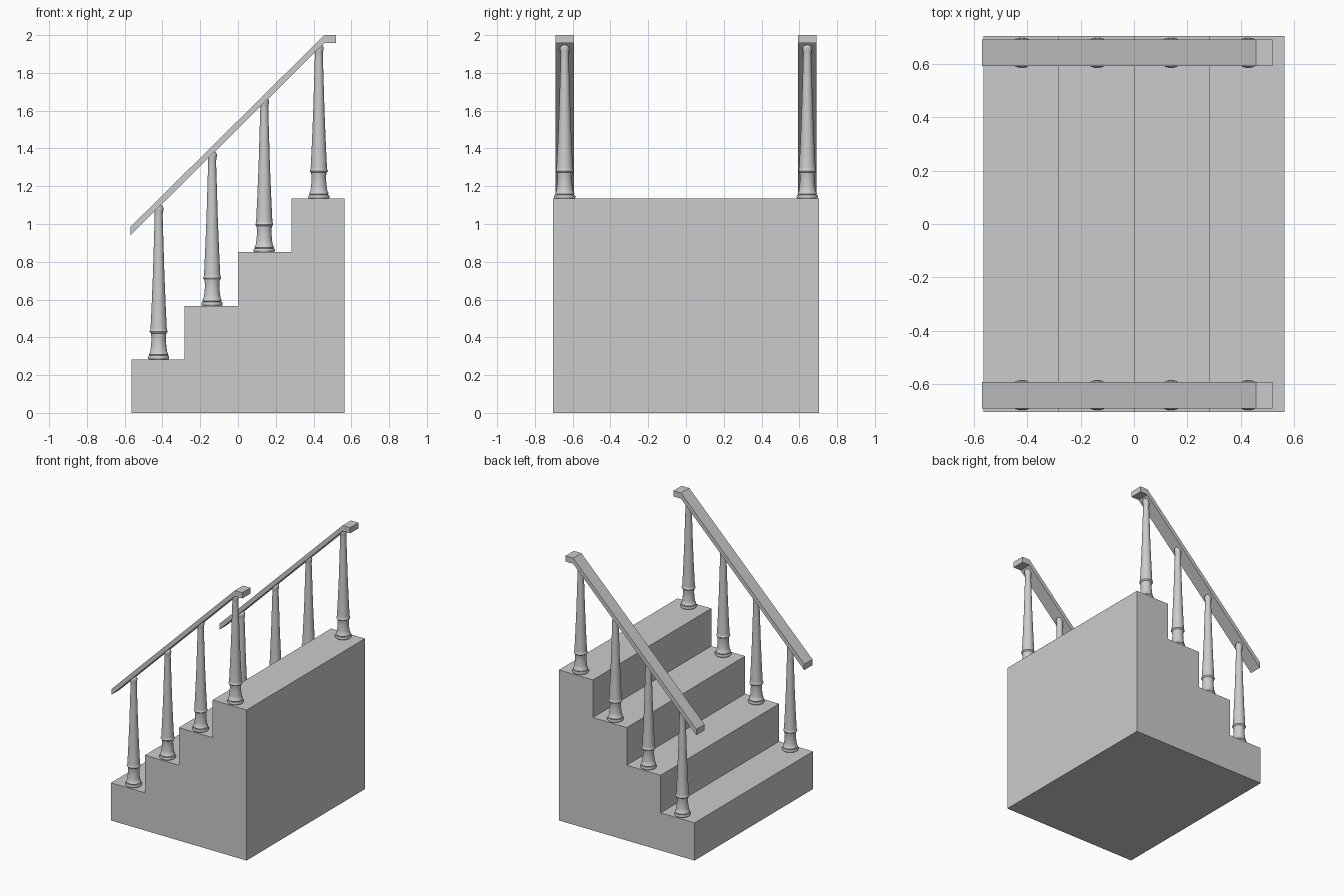
import bpy, bmesh, math

if "Cube" in bpy.data.objects:
    bpy.data.objects.remove(bpy.data.objects["Cube"])

STEP, RISE, HALF_W, RAIL_Y = 0.2825, 0.2835, 0.705, 0.642


def add_object(name, bm):
    bmesh.ops.recalc_face_normals(bm, faces=bm.faces)
    me = bpy.data.meshes.new(name)
    bm.to_mesh(me)
    bm.free()
    ob = bpy.data.objects.new(name, me)
    bpy.context.collection.objects.link(ob)
    return ob


def extrude_profile(name, pts, y0, y1):
    """Extrude an x-z outline along y."""
    bm = bmesh.new()
    face = bm.faces.new([bm.verts.new((x, y0, z)) for x, z in pts])
    ext = bmesh.ops.extrude_face_region(bm, geom=[face])
    moved = [g for g in ext["geom"] if isinstance(g, bmesh.types.BMVert)]
    bmesh.ops.translate(bm, verts=moved, vec=(0, y1 - y0, 0))
    return add_object(name, bm)


def lathe(name, profile, loc, sides=32):
    """Spin a radius-height profile around z."""
    bm = bmesh.new()
    verts = [bm.verts.new((r, 0, z)) for r, z in profile]
    edges = [bm.edges.new(p) for p in zip(verts, verts[1:])]
    bmesh.ops.spin(bm, geom=verts + edges, cent=(0, 0, 0), axis=(0, 0, 1),
                   angle=math.tau, steps=sides, use_duplicate=False)
    bmesh.ops.remove_doubles(bm, verts=bm.verts, dist=1e-5)
    ob = add_object(name, bm)
    ob.location = loc
    bpy.ops.object.select_all(action='DESELECT')
    ob.select_set(True)
    bpy.context.view_layer.objects.active = ob
    bpy.ops.object.shade_smooth_by_angle(angle=math.radians(40))
    return ob


# Solid flight of four steps
outline = [(2 * STEP, 0), (-2 * STEP, 0)]
for i in range(4):
    x = (i - 2) * STEP
    outline += [(x, (i + 1) * RISE), (x + STEP, (i + 1) * RISE)]
extrude_profile("steps", outline, -HALF_W, HALF_W)

# Turned baluster: foot rings, flared base, collar, tapering shaft, rounded top
baluster = [(0, 0), (0.052, 0), (0.056, 0.006), (0.056, 0.014), (0.052, 0.02),
            (0.048, 0.021), (0.051, 0.026), (0.05, 0.032), (0.046, 0.036),
            (0.042, 0.06), (0.039, 0.09), (0.038, 0.115), (0.041, 0.138),
            (0.046, 0.142), (0.048, 0.147), (0.046, 0.152), (0.044, 0.155),
            (0.043, 0.165), (0.037, 0.29), (0.030, 0.46), (0.025, 0.63),
            (0.021, 0.76), (0.022, 0.775), (0.025, 0.79), (0.0245, 0.804),
            (0.019, 0.815), (0.010, 0.819), (0, 0.82)]

# Handrail: sloping bar with a level upper end
rail = [(-0.57, 0.94), (0.457, 1.957), (0.52, 1.957),
        (0.52, 2.0), (0.457, 2.0), (-0.57, 0.984)]

for side, y in (("front", -RAIL_Y), ("back", RAIL_Y)):
    extrude_profile(f"handrail_{side}", rail, y - 0.049, y + 0.049)
    for i, x in enumerate((-0.42, -0.137, 0.139, 0.428)):
        lathe(f"baluster_{side}_{i + 1}", baluster, (x, y, (i + 1) * RISE))
